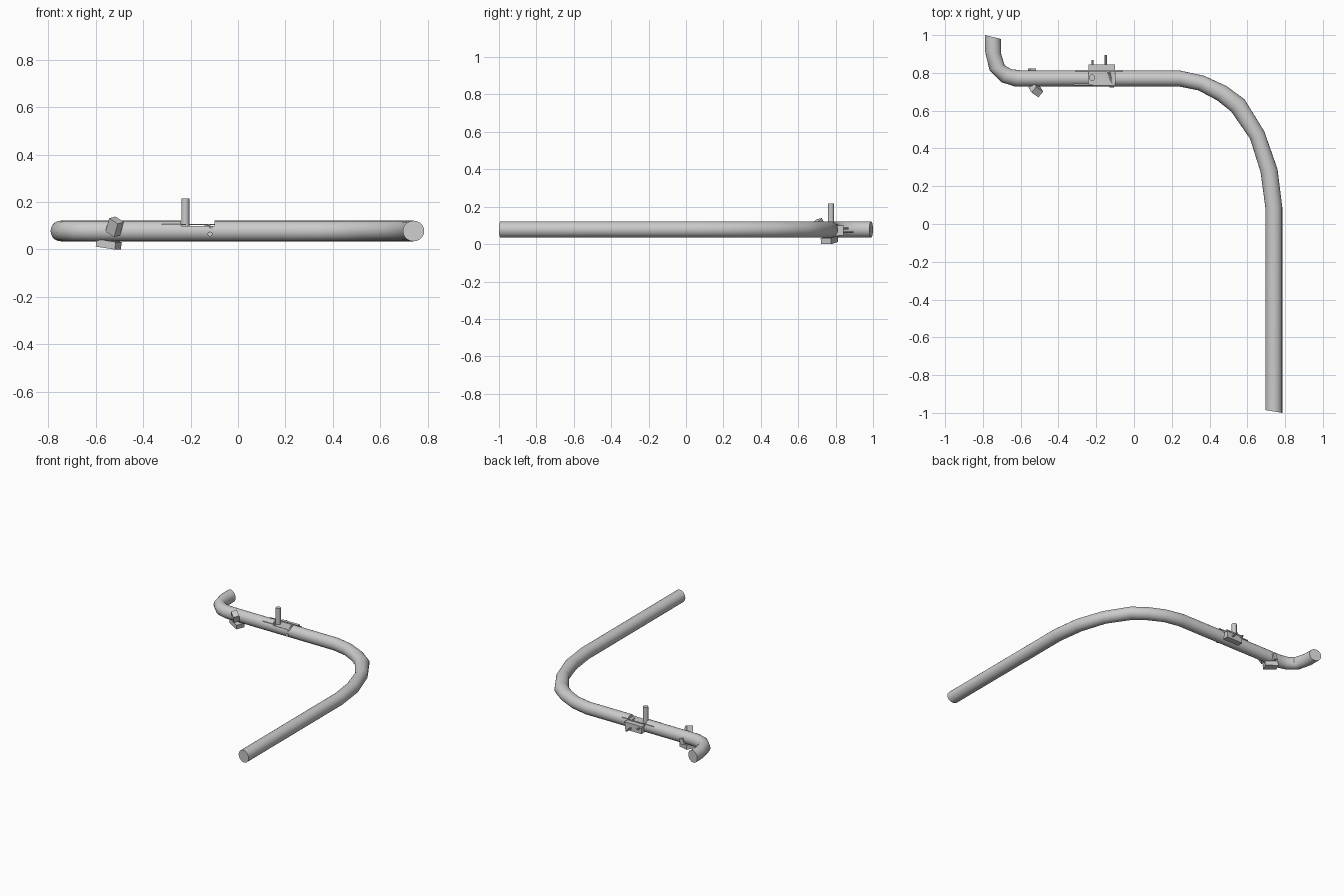
import bpy, bmesh, math
from mathutils import Vector, Matrix

if "Cube" in bpy.data.objects:
    bpy.data.objects.remove(bpy.data.objects["Cube"])

PZ, R, SIDES = 0.078, 0.0435, 20


def finish(name, bm, smooth=False):
    bmesh.ops.recalc_face_normals(bm, faces=bm.faces[:])
    me = bpy.data.meshes.new(name)
    bm.to_mesh(me)
    bm.free()
    ob = bpy.data.objects.new(name, me)
    bpy.context.collection.objects.link(ob)
    if smooth:
        bpy.ops.object.select_all(action='DESELECT')
        ob.select_set(True)
        bpy.context.view_layer.objects.active = ob
        bpy.ops.object.shade_smooth_by_angle(angle=math.radians(35))
    return ob


def box(name, lo, hi, rot=(0, 0, 0)):
    lo, hi = Vector(lo), Vector(hi)
    bm = bmesh.new()
    bmesh.ops.create_cube(bm, size=1)
    for v in bm.verts:
        v.co = Vector(a * b for a, b in zip(v.co, hi - lo))
    ob = finish(name, bm)
    ob.location = (lo + hi) / 2
    ob.rotation_euler = [math.radians(a) for a in rot]
    return ob


def rod(name, a, b, r, sides=12):
    a, b = Vector(a), Vector(b)
    bm = bmesh.new()
    bmesh.ops.create_cone(bm, cap_ends=True, segments=sides, radius1=r,
                          radius2=r, depth=(b - a).length)
    m = (b - a).to_track_quat('Z', 'Y').to_matrix().to_4x4()
    bm.transform(Matrix.Translation((a + b) / 2) @ m)
    return finish(name, bm, True)


# Bent pipe: outline pairs in plan (one side, other side) for each ring
pairs = [(-.79, 1.0, -.705, .98), (-.79, .92, -.703, .90), (-.765, .815, -.685, .84),
         (-.70, .75, -.65, .82), (-.63, .728, -.60, .813), (.24, .728, .24, .813),
         (.34, .708, .37, .785), (.44, .655, .49, .73), (.515, .595, .585, .66),
         (.615, .45, .69, .49), (.67, .275, .76, .29), (.695, .09, .785, .09),
         (.695, -.985, .785, -1.0)]
bm = bmesh.new()
rings = []
for x0, y0, x1, y1 in pairs:
    c = Vector(((x0 + x1) / 2, (y0 + y1) / 2, PZ))
    h = Vector(((x1 - x0) / 2, (y1 - y0) / 2, 0))
    ring = []
    for i in range(SIDES):
        a = math.tau * i / SIDES
        ring.append(bm.verts.new(c + h * math.cos(a) + Vector((0, 0, R * math.sin(a)))))
    rings.append(ring)
for p, q in zip(rings, rings[1:]):
    for i in range(SIDES):
        j = (i + 1) % SIDES
        bm.faces.new((p[i], p[j], q[j], q[i]))
bm.faces.new(rings[0])
bm.faces.new(rings[-1])
pipe = finish("bent_pipe", bm, True)

# Flat saddle cut in the top of the pipe
cutter = box("saddle_cutter", (-.24, .68, .098), (-.10, .87, .20))
cutter.hide_render = True
cutter.hide_viewport = True
mod = pipe.modifiers.new("saddle", 'BOOLEAN')
mod.operation = 'DIFFERENCE'
mod.solver = 'EXACT'
mod.object = cutter

# Bracket seated in the saddle
box("bracket_plate", (-.24, .735, .090), (-.10, .845, .100))
box("bracket_back", (-.235, .80, .045), (-.105, .842, .092))
rod("upright_post", (-.222, .775, .095), (-.222, .775, .216), .017)
rod("long_pin", (-.15, .83, .065), (-.15, .895, .065), .006, 8)
rod("short_pin", (-.22, .83, .085), (-.22, .868, .085), .006, 8)
rod("lever", (-.135, .81, .101), (-.112, .728, .092), .007, 8)
rod("front_screw", (-.118, .74, .065), (-.118, .722, .065), .011, 8)

# Thin strips along the pipe
box("front_strip", (-.32, .734, .103), (-.22, .740, .108))
box("back_strip", (-.31, .808, .103), (-.06, .814, .108))

# Clip near the short bend
box("clip_front", (-.545, .692, .064), (-.495, .732, .128), (12, 28, -35))
box("clip_base", (-.59, .737, .006), (-.50, .797, .038), (0, 8, -25))
box("clip_back", (-.555, .797, .045), (-.525, .822, .085), (0, 20, 0))
